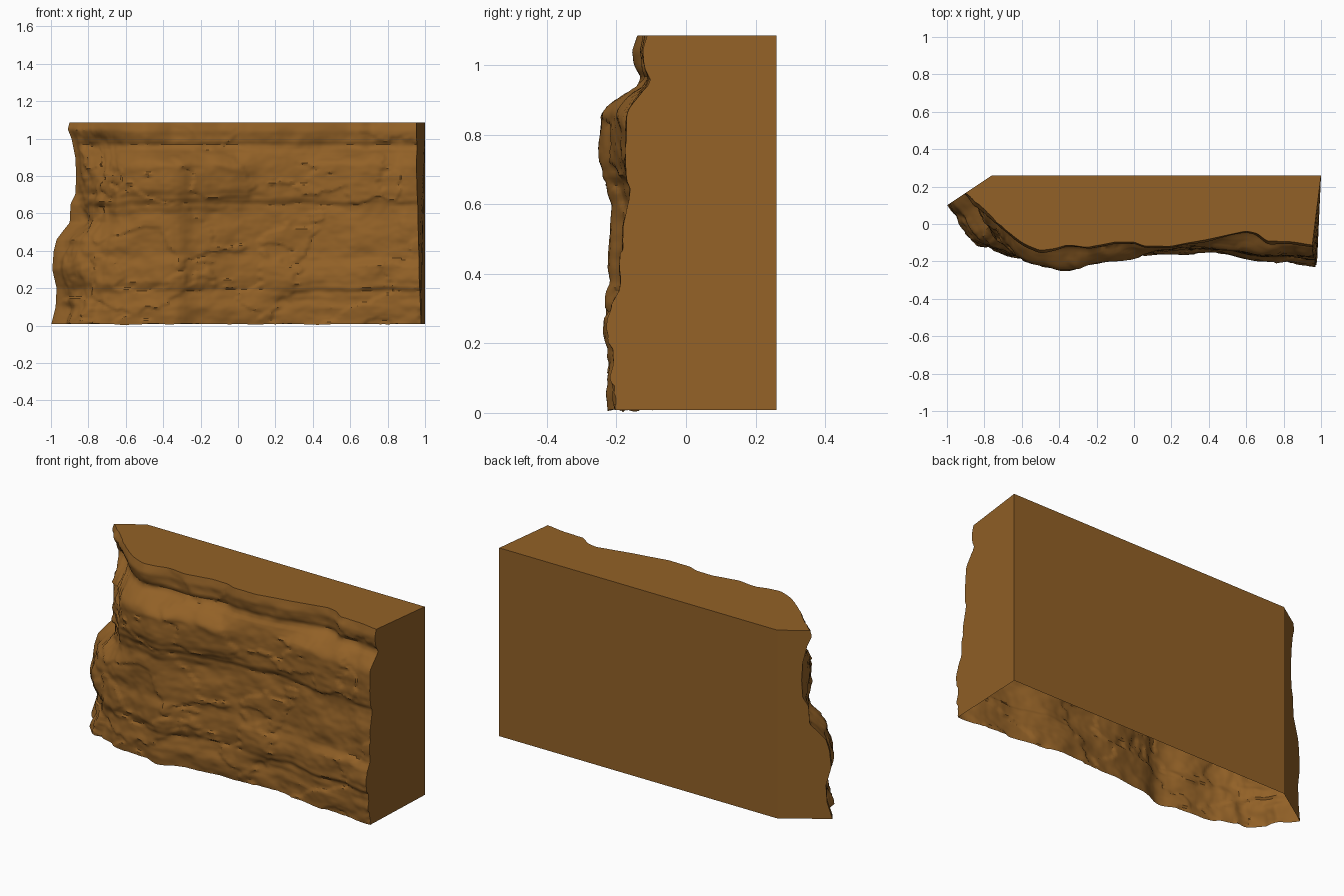
import bpy, bmesh
from mathutils import Vector, noise

if "Cube" in bpy.data.objects:
    bpy.data.objects.remove(bpy.data.objects["Cube"])

NX, NZ = 180, 110
Z0, Z1, BACK = 0.008, 1.085, 0.26


def lerp(pts, t):
    """Piecewise-linear lookup in a list of (t, value) points."""
    if t <= pts[0][0]:
        return pts[0][1]
    for (a, va), (b, vb) in zip(pts, pts[1:]):
        if t <= b:
            return va + (vb - va) * (t - a) / (b - a)
    return pts[-1][1]


def soft(pts, t, r):
    """Lookup with the corners rounded off."""
    return (lerp(pts, t - r) + 2 * lerp(pts, t) + lerp(pts, t + r)) / 4


def smooth(a, b, t):
    t = max(0.0, min(1.0, (t - a) / (b - a)))
    return t * t * (3 - 2 * t)


def fbm(x, y, z, octaves=4):
    return noise.fractal(Vector((x, y, z)), 1.0, 2.0, octaves)


# plan outline of the bulging face, and of the set-back top edge
FACE = [(-1, .10), (-.9, -.08), (-.84, -.135), (-.75, -.155), (-.69, -.19), (-.5, -.215),
        (-.38, -.25), (-.32, -.25), (-.24, -.213), (-.15, -.2), (0, -.178), (.2, -.16),
        (.35, -.155), (.5, -.17), (.65, -.2), (.85, -.2), (.94, -.217), (1, -.217)]
TOP = [(-1, .10), (-.8, -.03), (-.65, -.09), (-.5, -.14), (-.43, -.13), (-.35, -.11),
       (-.25, -.125), (-.1, -.092), (0, -.095), (.06, -.12), (.2, -.12), (.4, -.08),
       (.6, -.038), (.66, -.05), (.71, -.09), (.85, -.09), (1, -.11)]
# left silhouette by height
LEFT = [(0, -1), (.1, -.975), (.2, -.97), (.3, -.993), (.4, -.985), (.46, -.97), (.5, -.94),
        (.55, -.9), (.65, -.895), (.7, -.87), (.8, -.865), (.9, -.87), (1, -.89),
        (1.05, -.91), (1.09, -.9)]
# strata depth by height, left half and right half
STRATA_L = [(0, .025), (.1, .015), (.14, .025), (.19, .03), (.24, .015), (.33, .02), (.37, .03),
            (.48, .025), (.6, .038), (.65, .045), (.68, .01), (.75, 0), (.86, .0), (1, 0)]
STRATA_R = [(0, .015), (.1, .003), (.14, .015), (.19, .015), (.21, -.005), (.33, -.005),
            (.37, .03), (.48, .03), (.6, .042), (.645, .05), (.665, .04), (.75, .038),
            (.86, .04), (1, .03)]
LIP = [(.93, .008), (.965, .006), (.985, -.008), (1.04, -.018), (1.09, 0)]


def columns(n):
    """Column positions spread evenly along the length of the plan outline."""
    length = [(0, FACE[0][0])]
    for (a, ya), (b, yb) in zip(FACE, FACE[1:]):
        length.append((length[-1][0] + ((b - a) ** 2 + (yb - ya) ** 2) ** .5, b))
    return [lerp(length, length[-1][0] * i / n) for i in range(n + 1)]


def face_point(s, z):
    near_left = 1 - smooth(-1, -.5, s)
    fade = smooth(-1, -.92, s)
    # layered strata, wavering, sharp in some places and worn soft in others
    zw = z + .03 * fbm(s * 2.2, 3, z * 1.5, 3) * smooth(0, .1, z) * (1 - smooth(.9, 1, z))
    sharp = smooth(-.25, .2, fbm(s * 2.3, 31, z * 2.5, 2))
    left, right = [soft(p, zw, .045) * (1 - sharp) + lerp(p, zw) * sharp
                   for p in (STRATA_L, STRATA_R)]
    mix = smooth(-.1, .5, s)
    depth = left * (1 - mix) + right * mix
    w = smooth(.84, .97, zw)
    r = .03 * fade
    y = (soft(FACE, s, r) + depth * fade) * (1 - w) + soft(TOP, s, r * .5) * w
    if z > .93:
        y += lerp(LIP, z) * fade * (.7 + .3 * fbm(s * 3, 2, 9, 2))
    # slide the left end along the chamfer
    shift = (lerp(LEFT, z) + 1) * near_left
    x, y = s + shift, y + shift * .667
    # broken rock noise, chunkier at the left end, with a few chipped ledges
    n = .013 * fbm(s * 3.2, 7, z * 5) + .005 * fbm(s * 8, 1, z * 11, 3)
    n += .008 * (smooth(.1, .16, fbm(s * 2.5, 15, z * 4.5)) - .5)
    n += near_left * .03 * fbm(s * 9, 5, z * 4.5)
    n *= fade * (1 - .7 * smooth(.97, 1.08, z))
    x -= n * near_left
    y = max(-.258, y - n * (1 - .4 * near_left))
    # the right end lies on the flat, slightly leaning side
    slope = .045 + .08 * z / Z1
    x -= slope * (BACK - y) * smooth(.75, 1, s)
    # ragged bottom edge
    if z <= Z0:
        z += .008 * max(-1, min(1, fbm(s * 6, 2, 4))) * fade * (1 - smooth(.9, 1, s))
    return x, y, z


# rough front face
bm = bmesh.new()
cols = columns(NX)
grid = [[bm.verts.new(face_point(s, Z0 + (Z1 - Z0) * j / NZ)) for s in cols]
        for j in range(NZ + 1)]
for a, b in zip(grid, grid[1:]):
    for i in range(NX):
        bm.faces.new((a[i], a[i + 1], b[i + 1], b[i]))

# flat cut sides: top, back, left chamfer, right end; the underside stays open
tl, tr, bl, br = [bm.verts.new((x, BACK, z)) for z in (Z1, Z0) for x in (-.76, 1)]
bm.faces.new(grid[-1] + [tr, tl])
bm.faces.new((bl, tl, tr, br))
bm.faces.new([r[0] for r in grid] + [tl, bl])
bm.faces.new([r[-1] for r in grid[::-1]] + [br, tr])
bmesh.ops.recalc_face_normals(bm, faces=bm.faces[:])

mesh = bpy.data.meshes.new("cliff_block")
bm.to_mesh(mesh)
bm.free()
rock = bpy.data.objects.new("cliff_block", mesh)
bpy.context.collection.objects.link(rock)

mat = bpy.data.materials.new("brown_rock")
mat.diffuse_color = (.29, .12, .02, 1)
mat.use_nodes = True
mat.node_tree.nodes["Principled BSDF"].inputs["Base Color"].default_value = mat.diffuse_color
mesh.materials.append(mat)

bpy.context.view_layer.objects.active = rock
rock.select_set(True)
bpy.ops.object.shade_smooth_by_angle(angle=.56)
